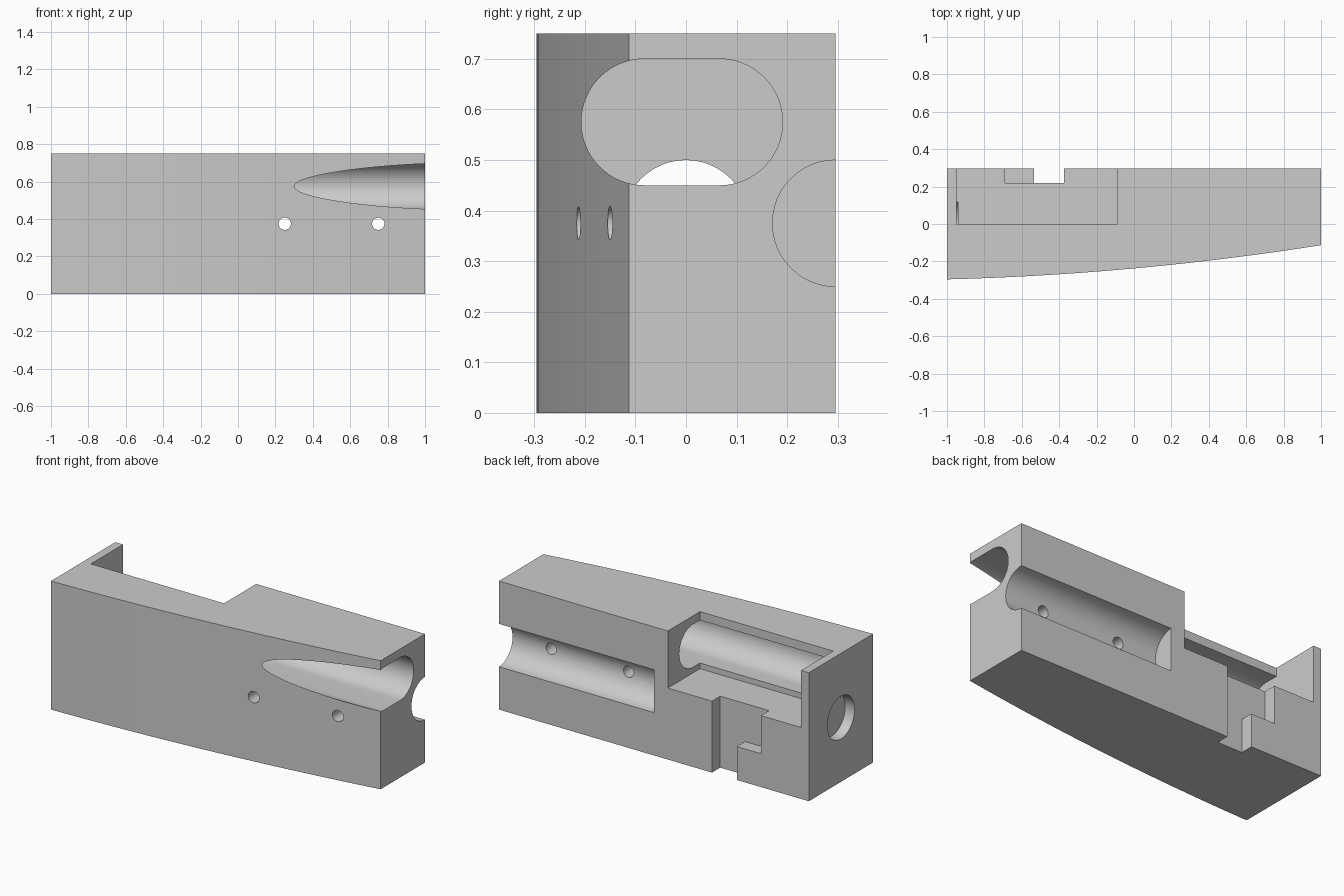
import bpy, bmesh, math
from mathutils import Vector

old = bpy.data.objects.get("Cube")
if old:
    bpy.data.objects.remove(old, do_unlink=True)

grey = bpy.data.materials.new("plain_grey")
grey.use_nodes = True
colour = (0.6, 0.6, 0.6, 1)
grey.diffuse_color = colour
grey.node_tree.nodes["Principled BSDF"].inputs["Base Color"].default_value = colour

AXES = {
    "x": lambda a, b, c: (c, a, b),   # profile in y, z
    "y": lambda a, b, c: (a, c, b),   # profile in x, z
    "z": lambda a, b, c: (a, b, c),   # profile in x, y
}


def prism(name, profile, axis, start, end):
    """Extrude a closed 2D profile along an axis."""
    place = AXES[axis]
    bm = bmesh.new()
    face = bm.faces.new([bm.verts.new(place(a, b, start)) for a, b in profile])
    out = bmesh.ops.extrude_face_region(bm, geom=[face])
    verts = [g for g in out["geom"] if isinstance(g, bmesh.types.BMVert)]
    bmesh.ops.translate(bm, verts=verts, vec=Vector(place(0, 0, end - start)))
    bmesh.ops.recalc_face_normals(bm, faces=bm.faces)
    mesh = bpy.data.meshes.new(name)
    bm.to_mesh(mesh)
    bm.free()
    mesh.materials.append(grey)
    obj = bpy.data.objects.new(name, mesh)
    bpy.context.collection.objects.link(obj)
    return obj


def arc(a, b, radius, start, end, steps):
    angles = [math.radians(start + (end - start) * i / steps) for i in range(steps + 1)]
    return [(a + radius * math.cos(t), b + radius * math.sin(t)) for t in angles]


def circle(a, b, radius, steps=48):
    return arc(a, b, radius, 0, 360, steps)[:-1]


def box(a0, a1, b0, b1):
    return [(a0, b0), (a1, b0), (a1, b1), (a0, b1)]


# Main block with a gently bowed front
BACK, HEIGHT, STEPS = 0.296, 0.75, 32
front = []
for i in range(STEPS + 1):
    t = 2 * i / STEPS
    front.append((t - 1, -0.296 + 0.0255 * t + 0.033 * t * t))
body = prism("bowed_block", front + [(1, BACK), (-1, BACK)], "z", 0, HEIGHT)

# Rounded slot running lengthwise
slot = arc(0.066, 0.575, 0.125, -90, 90, 32) + arc(-0.082, 0.575, 0.125, 90, 270, 32)
# Stepped keyway in the lower back
keyway = [(-0.375, -0.1), (-0.375, 0.6), (-0.69, 0.6), (-0.69, 0.195),
          (-0.535, 0.195), (-0.535, -0.1)]

cutters = [
    prism("pocket_cutter", box(-0.95, -0.09, 0, 0.5), "z", 0.417, 1),
    prism("slot_cutter", slot, "x", -0.95, 1.2),
    prism("back_groove_cutter", circle(BACK, 0.375, 0.125), "x", 0, 1.2),
    prism("end_hole_cutter", circle(0, 0.375, 0.125), "x", -1.2, -0.94),
    prism("keyway_cutter", keyway, "y", 0.22, 0.5),
]
for x in (0.25, 0.75):
    cutters.append(prism("cross_hole_cutter", circle(x, 0.375, 0.033, 32), "y", -0.6, 0.25))

# Carve the block
bpy.context.view_layer.objects.active = body
body.select_set(True)
for cutter in cutters:
    cutter.hide_render = True
    mod = body.modifiers.new("carve", "BOOLEAN")
    mod.operation = "DIFFERENCE"
    mod.solver = "EXACT"
    mod.object = cutter
    bpy.ops.object.modifier_apply(modifier=mod.name)
for cutter in cutters:
    bpy.data.objects.remove(cutter, do_unlink=True)

bpy.ops.object.shade_smooth_by_angle(angle=math.radians(25))
